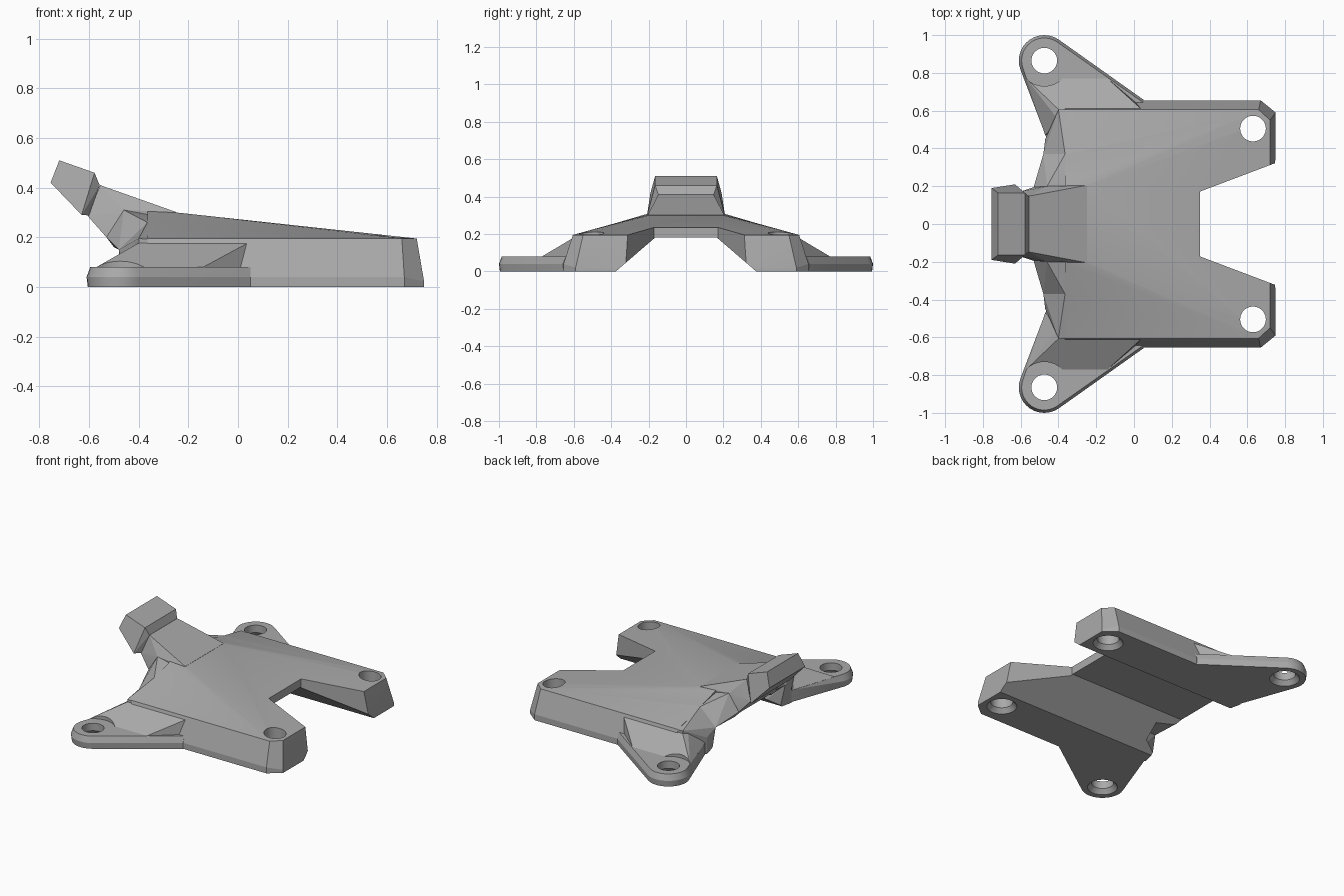
import bpy, bmesh, math
from mathutils import Vector

if "Cube" in bpy.data.objects:
    bpy.data.objects.remove(bpy.data.objects["Cube"], do_unlink=True)

grey = bpy.data.materials.new("matte_grey")
grey.use_nodes = True
GREY = (0.4, 0.4, 0.4, 1)
grey.diffuse_color = GREY
grey.node_tree.nodes["Principled BSDF"].inputs["Base Color"].default_value = GREY


def hull(name, points):
    """Convex solid around a handful of corner points."""
    bm = bmesh.new()
    for p in points:
        bm.verts.new(p)
    res = bmesh.ops.convex_hull(bm, input=bm.verts[:])
    loose = [v for v in bm.verts if not v.link_faces]
    bmesh.ops.delete(bm, geom=loose, context='VERTS')
    bmesh.ops.dissolve_limit(bm, angle_limit=0.005, verts=bm.verts[:], edges=bm.edges[:])
    bmesh.ops.recalc_face_normals(bm, faces=bm.faces[:])
    me = bpy.data.meshes.new(name)
    bm.to_mesh(me)
    bm.free()
    me.materials.append(grey)
    ob = bpy.data.objects.new(name, me)
    bpy.context.collection.objects.link(ob)
    return ob


def both(points):
    return [(x, s * y, z) for x, y, z in points for s in (1, -1)]


def ring(x, y, z, r, n=32):
    return [(x + r * math.cos(2 * math.pi * i / n), y + r * math.sin(2 * math.pi * i / n), z)
            for i in range(n)]


def combine(target, tool, operation):
    """Apply a boolean and remove the helper part."""
    mod = target.modifiers.new("combine", 'BOOLEAN')
    mod.operation, mod.object, mod.solver = operation, tool, 'EXACT'
    bpy.context.view_layer.objects.active = target
    bpy.ops.object.modifier_apply(modifier=mod.name)
    bpy.data.objects.remove(tool, do_unlink=True)


# Main body: low pitched roof, sloping sides, chamfered front corners
body = hull("mounting_bracket", both([
    (-.365, .2, .305), (-.25, .2, .3), (-.18, .2, .283), (.45, .2, .195),
    (-.365, .605, .195), (.66, .605, .195), (.72, .55, .195),
    (-.365, .655, .04), (.67, .655, .04), (.75, .59, .02),
    (-.365, .655, 0), (.67, .655, 0), (.75, .59, 0)]))

# Centre of the rear wall, overhanging outward below
combine(body, hull("rear_wall", both([
    (-.365, .37, .26), (-.46, .2, .31), (-.53, .2, .2), (-.48, .37, .15),
    (-.3, .37, .12), (-.5, .2, .16), (-.3, .2, .28)])), 'UNION')

# Neck and the raised rear block
combine(body, hull("neck", both([
    (-.555, .148, .41), (-.605, .17, .285), (-.25, .205, .302), (-.46, .2, .309),
    (-.53, .195, .2), (-.3, .19, .19)])), 'UNION')
combine(body, hull("rear_block", both([
    (-.755, .19, .42), (-.72, .165, .51), (-.578, .165, .46), (-.63, .21, .29),
    (-.557, .147, .409), (-.6, .17, .288)])), 'UNION')

FOOT, LEG = (-.475, .865), (.63, .505)
for s in (1, -1):
    def side(points):
        return [(x, s * y, z) for x, y, z in points]

    # Rear corner of the body
    combine(body, hull("rear_corner", side([
        (-.365, .37, .26), (-.4, .605, .195), (-.39, .61, 0), (-.47, .45, .11),
        (-.47, .45, 0), (-.48, .37, .15), (-.45, .36, 0), (-.33, .3, 0),
        (-.33, .37, .25), (-.33, .605, .19), (-.33, .605, 0)])), 'UNION')

    # Round-ended foot plate with a chamfered rim
    plate = []
    for z, r, y in ((0, .13, .655), (.04, .135, .658), (.08, .12, .642)):
        plate += ring(*FOOT, z, r) + [(.05, y, z), (-.465, .46, z), (-.2, .5, z)]
    combine(body, hull("foot_plate", side(plate)), 'UNION')

    # Ramp from foot to body, with a round clearance around the hole
    ramp = hull("foot_ramp", side([
        (-.4, .607, .177), (.04, .607, .177), (-.14, .77, .08), (-.57, .77, .08),
        (-.47, .47, .08), (-.4, .55, .177), (.02, .55, .177), (.02, .55, .05),
        (-.45, .5, .05), (-.14, .75, .05), (-.55, .76, .05), (.04, .62, .05)]))
    combine(ramp, hull("clearance", side(ring(*FOOT, .078, .135) + ring(*FOOT, .4, .135))),
            'DIFFERENCE')
    combine(body, ramp, 'UNION')

# Tunnel along the underside
combine(body, hull("tunnel_lower", both([
    (x, y, z) for x in (-1, 1) for y, z in ((.41, -.03), (.25, .08), (.165, .181))])), 'DIFFERENCE')

# Tapered notch between the front legs
combine(body, hull("notch", both([
    (x, y, z) for z in (-.1, .5) for x, y in ((.35, .172), (.72, .312), (.9, .38))])), 'DIFFERENCE')

# Four screw holes, countersunk underneath
for s in (1, -1):
    for x, y in (FOOT, LEG):
        combine(body, hull("hole", ring(x, s * y, -.1, .068) + ring(x, s * y, .4, .068)), 'DIFFERENCE')
        combine(body, hull("sink", ring(x, s * y, -.01, .1) + ring(x, s * y, .03, .068)), 'DIFFERENCE')

bpy.ops.object.select_all(action='DESELECT')
body.select_set(True)
bpy.context.view_layer.objects.active = body
bpy.ops.object.shade_smooth_by_angle(angle=math.radians(14))
